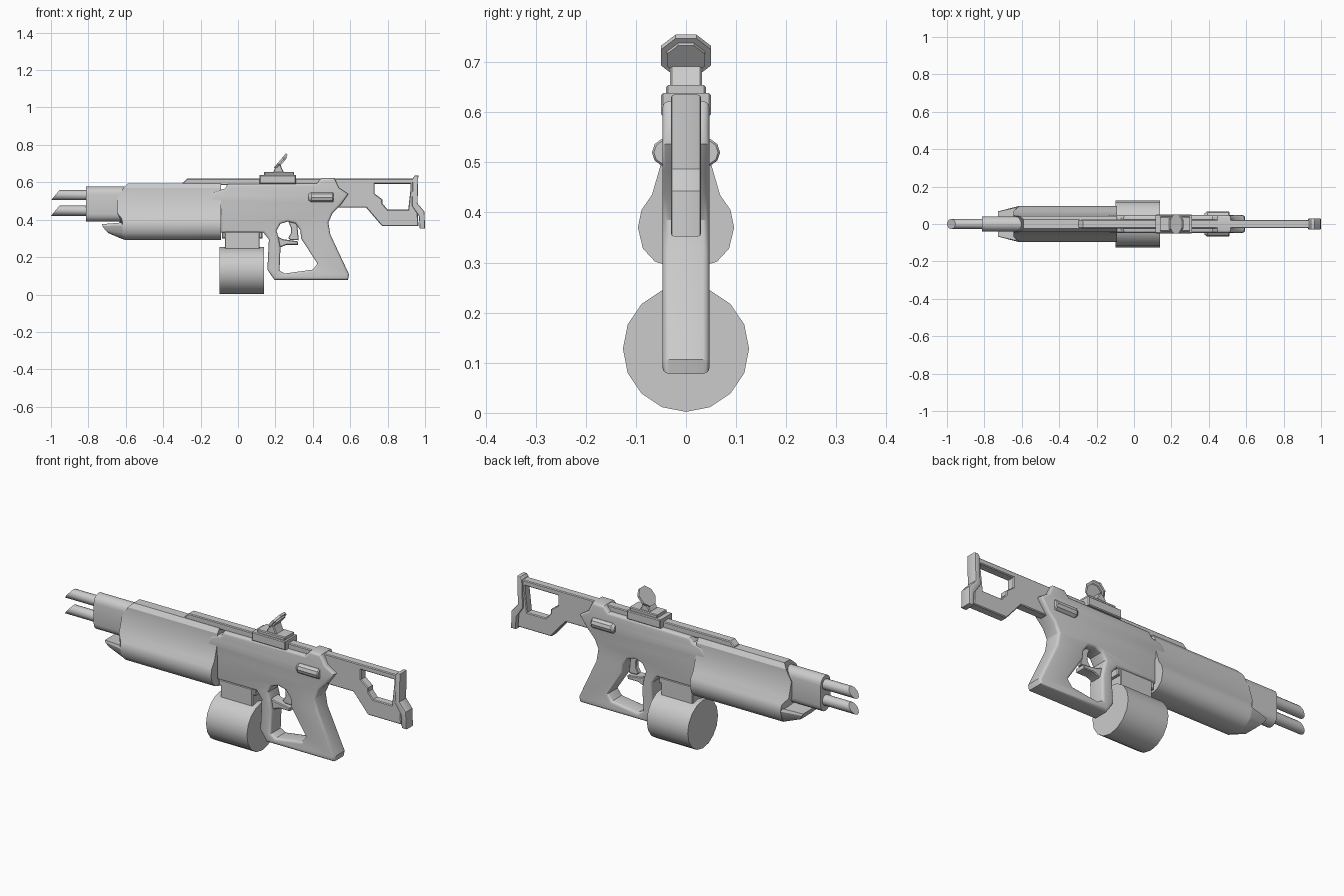
import bpy, bmesh
from math import radians, cos, sin, pi


def finish(ob, angle=32):
    bpy.ops.object.select_all(action='DESELECT')
    ob.select_set(True)
    bpy.context.view_layer.objects.active = ob
    if ob.type == 'CURVE':
        bpy.ops.object.convert(target='MESH')
        ob = bpy.context.object
    bm = bmesh.new()
    bm.from_mesh(ob.data)
    bmesh.ops.remove_doubles(bm, verts=bm.verts, dist=0.0002)
    bmesh.ops.recalc_face_normals(bm, faces=bm.faces)
    bm.to_mesh(ob.data)
    bm.free()
    bpy.ops.object.shade_smooth_by_angle(angle=radians(angle))
    return ob


def plate(name, outlines, half, bevel=0.004, res=0, y=0):
    """Side profile (x, z), with optional holes, given thickness along y."""
    cu = bpy.data.curves.new(name, 'CURVE')
    cu.dimensions, cu.fill_mode = '2D', 'BOTH'
    cu.extrude, cu.bevel_depth, cu.offset = half - bevel, bevel, -bevel
    cu.bevel_resolution = res
    for pts in outlines:
        sp = cu.splines.new('POLY')
        sp.points.add(len(pts) - 1)
        for p, (px, pz) in zip(sp.points, pts):
            p.co = (px, pz, 0, 1)
        sp.use_cyclic_u = True
    ob = bpy.data.objects.new(name, cu)
    bpy.context.collection.objects.link(ob)
    ob.rotation_euler.x = pi / 2
    ob.location.y = y
    return finish(ob)


def box(name, x0, x1, z0, z1, half, bevel=0.004):
    return plate(name, [[(x0, z0), (x1, z0), (x1, z1), (x0, z1)]], half, bevel)


def loft(name, rings):
    """Closed skin through rings of 3D points, capped at both ends."""
    bm = bmesh.new()
    vs = [[bm.verts.new(p) for p in r] for r in rings]
    n = len(vs[0])
    for a, b in zip(vs, vs[1:]):
        for i in range(n):
            j = (i + 1) % n
            bm.faces.new((a[i], a[j], b[j], b[i]))
    bm.faces.new(vs[0])
    bm.faces.new(vs[-1][::-1])
    me = bpy.data.meshes.new(name)
    bm.to_mesh(me)
    bm.free()
    ob = bpy.data.objects.new(name, me)
    bpy.context.collection.objects.link(ob)
    return finish(ob)


def mirrored(half):
    """half: list of (x, y, z) from top to bottom -> full ring."""
    return half + [(x, -y, z) for x, y, z in reversed(half)]


def circle(x, y, z, r, n, slant=0.0):
    return [(x + slant * sin(2 * pi * i / n), y + r * cos(2 * pi * i / n),
             z + r * sin(2 * pi * i / n)) for i in range(n)]


# twin barrels with slash-cut muzzles
for label, z in (("upper", 0.531), ("lower", 0.448)):
    loft(label + "_barrel", [circle(-0.977, 0, z, 0.027, 12, 0.0225),
                             circle(-0.78, 0, z, 0.027, 12)])

# rounded barrel shroud
shroud = [(0.04 * cos(a), (0.537 if a <= pi / 2 else 0.43) + 0.04 * sin(a0))
          for a, a0 in [(radians(d), radians(d)) for d in (90, 67, 45, 22, 0)]]
shroud += [(y, 0.967 - z) for y, z in reversed(shroud)]
loft("barrel_shroud", [mirrored([(x, max(y, 0.003), z) for y, z in shroud])
                       for x in (-0.812, -0.58)])

# handguard: narrow top, wide faceted belly, shaped front edge
section = [(0.025, 0.593, -0.59), (0.042, 0.570, -0.612), (0.045, 0.515, -0.645),
           (0.055, 0.480, -0.645), (0.068, 0.435, -0.645), (0.089, 0.405, -0.62),
           (0.096, 0.370, -0.617), (0.086, 0.328, -0.617), (0.062, 0.302, -0.612),
           (0.030, 0.292, -0.606)]
loft("handguard", [mirrored([(fx, y, z) for y, z, fx in section]),
                   mirrored([(-0.09, y, z) for y, z, fx in section])])

# tapered chin below the shroud
loft("handguard_chin", [
    mirrored([(-0.60, 0.090, 0.388), (-0.60, 0.096, 0.370), (-0.60, 0.086, 0.328),
              (-0.60, 0.062, 0.302), (-0.60, 0.030, 0.292)]),
    mirrored([(-0.62, 0.090, 0.385), (-0.62, 0.095, 0.370), (-0.62, 0.084, 0.330),
              (-0.62, 0.060, 0.306), (-0.62, 0.030, 0.297)]),
    mirrored([(-0.728, 0.066, 0.376), (-0.725, 0.068, 0.366), (-0.71, 0.062, 0.345),
              (-0.70, 0.048, 0.334), (-0.695, 0.025, 0.329)])])

# receiver, grip and guard in one body with a finger opening
receiver = [(-0.147, 0.497), (-0.142, 0.525), (-0.125, 0.552), (-0.07, 0.566),
            (-0.055, 0.59), (0.42, 0.593), (0.447, 0.622), (0.515, 0.622),
            (0.54, 0.57), (0.59, 0.537), (0.55, 0.48), (0.505, 0.433),
            (0.483, 0.385), (0.494, 0.32), (0.594, 0.107), (0.588, 0.078),
            (0.195, 0.078), (0.157, 0.133), (0.165, 0.294), (0.136, 0.331),
            (-0.093, 0.331), (-0.093, 0.454)]
opening = [(0.206, 0.342), (0.227, 0.378), (0.265, 0.390), (0.307, 0.380),
           (0.334, 0.342), (0.337, 0.30), (0.425, 0.165), (0.40, 0.133),
           (0.25, 0.112), (0.222, 0.128), (0.227, 0.25), (0.215, 0.31)]
plate("receiver", [receiver, opening], 0.047, 0.013, 2)
plate("finger_bar", [[(0.20, 0.315), (0.24, 0.296), (0.322, 0.284), (0.32, 0.266),
                      (0.26, 0.266), (0.21, 0.245)]], 0.03)
plate("trigger", [[(0.265, 0.40), (0.315, 0.39), (0.325, 0.29), (0.28, 0.292),
                   (0.268, 0.302), (0.284, 0.33), (0.282, 0.36)]], 0.012, 0.003)

# side bolts
for s, label in ((-1, "near"), (1, "far")):
    loft(label + "_bolt", [circle(0.378, s * 0.04, 0.52, 0.018, 10),
                           circle(0.392, s * 0.04, 0.52, 0.028, 10),
                           circle(0.505, s * 0.04, 0.52, 0.028, 10),
                           circle(0.51, s * 0.04, 0.52, 0.024, 10)])

# drum magazine and its mount
loft("drum_magazine", [circle(x, 0, 0.128, 0.126, 16) for x in (-0.098, 0.14)])
box("magazine_neck", -0.07, 0.115, 0.22, 0.335, 0.045)
box("magazine_collar", -0.085, 0.13, 0.30, 0.34, 0.04)

# top rail
plate("top_rail", [[(-0.296, 0.585), (-0.296, 0.597), (-0.272, 0.62),
                    (0.46, 0.62), (0.46, 0.585)]], 0.023)

# skeleton stock and butt pad
plate("stock", [[(0.40, 0.62), (0.95, 0.62), (0.965, 0.366), (0.77, 0.366),
                 (0.685, 0.465), (0.46, 0.465)],
                [(0.73, 0.592), (0.922, 0.592), (0.922, 0.56), (0.91, 0.454),
                 (0.80, 0.454), (0.772, 0.487), (0.772, 0.508), (0.73, 0.54)]], 0.022)
plate("butt_pad", [[(0.935, 0.622), (0.945, 0.635), (0.964, 0.635), (0.960, 0.487),
                    (0.997, 0.443), (1.0, 0.352), (0.972, 0.352), (0.967, 0.42),
                    (0.93, 0.475)]], 0.03, 0.006, 1)

# sight: stepped base, neck and tilted eight-sided lens
box("sight_base", 0.115, 0.31, 0.592, 0.638, 0.05)
box("sight_deck", 0.14, 0.30, 0.63, 0.654, 0.04)
plate("sight_neck", [[(0.185, 0.645), (0.25, 0.645), (0.235, 0.675), (0.225, 0.70),
                      (0.195, 0.672)]], 0.032)
for name, r, depth, x, z in (("sight_frame", 0.054, 0.012, 0.229, 0.713),
                             ("sight_lens", 0.041, 0.012, 0.235, 0.708)):
    bpy.ops.mesh.primitive_cylinder_add(vertices=8, radius=r, depth=depth,
                                        location=(x, 0, z),
                                        rotation=(0, radians(130), 0))
    ob = bpy.context.object
    ob.name = name
    for v in ob.data.vertices:  # turn so a flat side is on top
        a, b = v.co.x, v.co.y
        c, s = cos(pi / 8), sin(pi / 8)
        v.co.x, v.co.y = a * c - b * s, a * s + b * c
    finish(ob)
